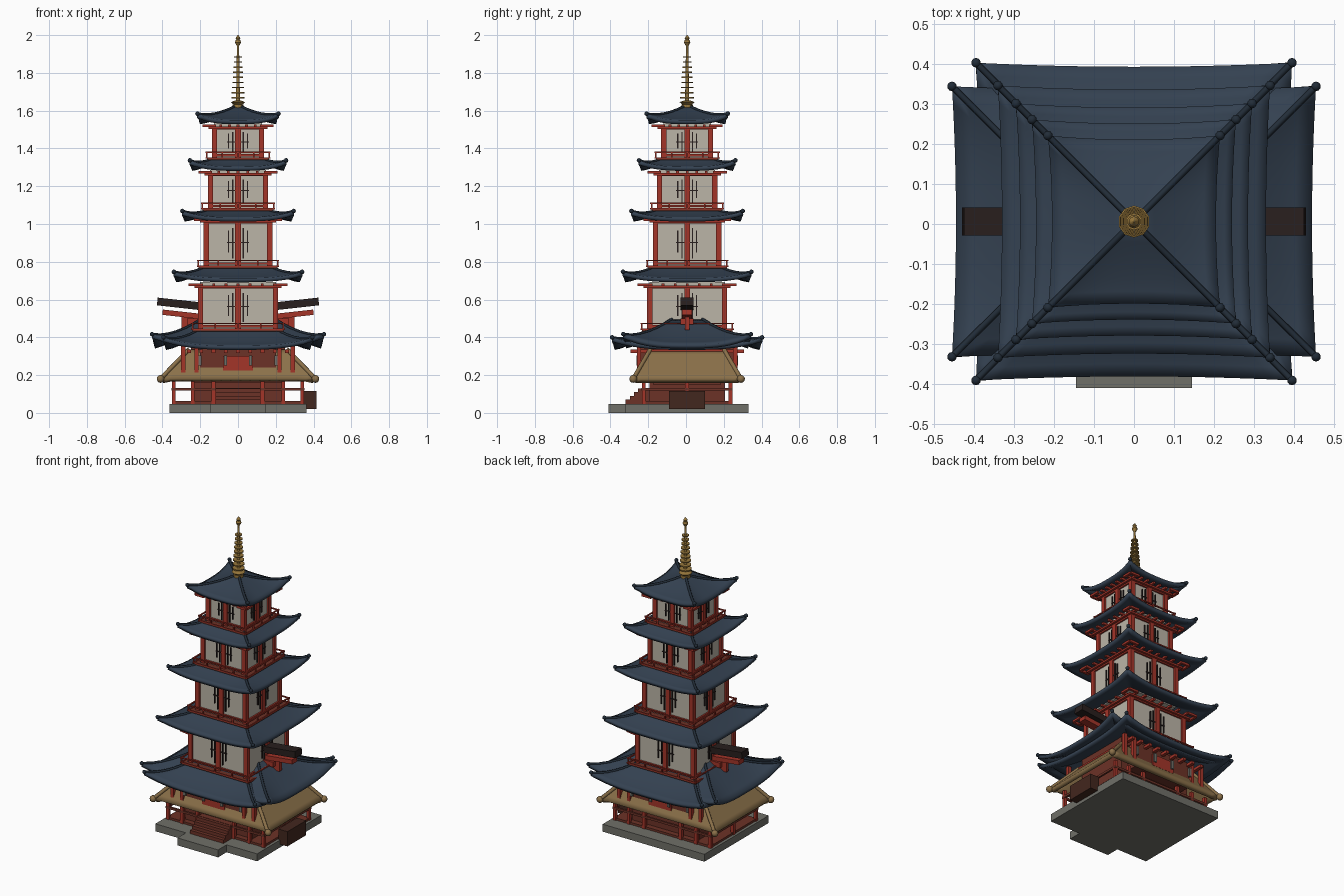
import bpy, bmesh, math
from mathutils import Matrix, Vector

old = bpy.data.objects.get("Cube")
if old:
    bpy.data.objects.remove(old, do_unlink=True)

CY = 0.006  # tower axis


def material(name, rgb):
    m = bpy.data.materials.new(name)
    m.use_nodes = True
    m.diffuse_color = (*rgb, 1)
    m.node_tree.nodes["Principled BSDF"].inputs["Base Color"].default_value = (*rgb, 1)
    return m


TILE = material("blue_tile", (0.034, 0.053, 0.082))
RIDGE = material("dark_ridge", (0.016, 0.026, 0.04))
RED = material("red_timber", (0.37, 0.035, 0.022))
WALL = material("dark_red_wall", (0.15, 0.032, 0.02))
CREAM = material("cream_plaster", (0.5, 0.46, 0.39))
STONE = material("grey_stone", (0.16, 0.16, 0.14))
TAN = material("tan_thatch", (0.26, 0.165, 0.068))
BROWN = material("dark_brown", (0.055, 0.02, 0.013))
BLACK = material("charcoal_wood", (0.022, 0.014, 0.013))
GOLD = material("old_gold", (0.32, 0.19, 0.045))


def finish(name, bm, mat, smooth=False):
    me = bpy.data.meshes.new(name)
    bm.to_mesh(me)
    bm.free()
    me.materials.append(mat)
    ob = bpy.data.objects.new(name, me)
    ob.location.y = CY
    bpy.context.collection.objects.link(ob)
    if smooth:
        bpy.ops.object.select_all(action='DESELECT')
        ob.select_set(True)
        bpy.context.view_layer.objects.active = ob
        bpy.ops.object.shade_smooth_by_angle(angle=math.radians(40))
    return ob


def boxes(name, mat, items, turns=1, tilt=0):
    """Boxes as (x0, x1, y0, y1, z0, z1), repeated around the z axis."""
    bm = bmesh.new()
    for k in range(turns):
        spin = Matrix.Rotation(k * math.tau / turns, 4, 'Z')
        for x0, x1, y0, y1, z0, z1 in items:
            mid = Vector((x0 + x1, y0 + y1, z0 + z1)) / 2
            m = (spin @ Matrix.Translation(mid) @ Matrix.Rotation(tilt, 4, 'Y')
                 @ Matrix.Diagonal((x1 - x0, y1 - y0, z1 - z0, 1)))
            bmesh.ops.create_cube(bm, size=1, matrix=m)
    return finish(name, bm, mat)


def roof(name, eave, top, z, rise, lift, power=1.4, bow=0.01, thick=0.022,
         mat=TILE, ridge_mat=RIDGE, rod=0.008, ball=0.012):
    """Hipped roof with hollow slopes, upturned corners, hip ridges and end knobs."""
    signs = [(-1, -1), (1, -1), (1, 1), (-1, 1)]

    def corner(i, v):
        sx, sy = signs[i % 4]
        return Vector((sx * (eave[0] + (top[0] - eave[0]) * v),
                       sy * (eave[1] + (top[1] - eave[1]) * v), 0))

    def surface(i, t, v):
        p, q = corner(i, v), corner(i + 1, v)
        along = (q - p).normalized()
        w = abs(2 * t - 1)
        pos = p.lerp(q, t) + Vector((-along.y, along.x, 0)) * bow * (1 - w * w) * (1 - v)
        pos.z = z + rise * v ** power + lift * w ** 3 * (1 - v) ** 2
        return pos

    nt, nv = 16, 6
    bm = bmesh.new()
    for i in range(4):
        g = [[bm.verts.new(surface(i, a / nt, b / nv)) for a in range(nt + 1)]
             for b in range(nv + 1)]
        for b in range(nv):
            for a in range(nt):
                bm.faces.new((g[b][a], g[b][a + 1], g[b + 1][a + 1], g[b + 1][a]))
    bmesh.ops.remove_doubles(bm, verts=bm.verts, dist=1e-5)
    if top[0] < 0.1:
        bmesh.ops.holes_fill(bm, edges=[e for e in bm.edges if e.is_boundary and
                                        all(v.co.z > z + rise * 0.99 for v in e.verts)])
    ob = finish(name, bm, mat, True)
    solid = ob.modifiers.new("thickness", 'SOLIDIFY')
    solid.thickness, solid.offset = thick, -1

    # hip ridges
    cu = bpy.data.curves.new(name + "_ridges", 'CURVE')
    cu.dimensions = '3D'
    cu.bevel_depth, cu.bevel_resolution = rod, 1
    cu.use_fill_caps = True
    for i in range(4):
        sp = cu.splines.new('POLY')
        sp.points.add(nv)
        for b in range(nv + 1):
            sp.points[b].co = (*surface(i, 0, b / nv), 1)
    cu.materials.append(ridge_mat)
    rid = bpy.data.objects.new(name + "_ridges", cu)
    rid.location.y = CY
    bpy.context.collection.objects.link(rid)

    # corner knobs
    bm = bmesh.new()
    for i in range(4):
        bmesh.ops.create_uvsphere(bm, u_segments=10, v_segments=6, radius=ball,
                                  matrix=Matrix.Translation(surface(i, 0, 0)))
    finish(name + "_knobs", bm, ridge_mat, True)


def storey(name, b, z0, z1, rail):
    """Plaster storey with red frame, lattice doors, balcony rail and rafters."""
    boxes(name + "_walls", CREAM, [(-b + .01, b - .01, -b + .01, b - .01, z0 - .03, z1 + .022)])
    p = 0.013
    boxes(name + "_frame", RED, [
        (-b - .002, -b + 2 * p, -b - .002, -b + 2 * p, z0 - .02, z1),
        (-.015, .015, -b - .002, -b + .02, z0, z1),
        (-b, b, -b, -b + .02, z1 - .012, z1 + .004),
        (-b, b, -b, -b + .02, z0 + .012, z0 + .024)], 4)
    h = z1 - z0
    bars = [(s * x - .003, s * x + .003, -b + .003, -b + .02, z0 + lo * h, z0 + hi * h)
            for s in (-1, 1) for x, lo, hi in ((.028, .18, .85), (.05, .32, .8))]
    bars.append((-.058, .058, -b + .004, -b + .02, z0 + .52 * h, z0 + .545 * h))
    boxes(name + "_lattice", BLACK, bars, 4)
    # balcony
    n = 4
    posts = [(-rail + 2 * rail * i / n - .004, -rail + 2 * rail * i / n + .004,
              -rail - .004, -rail + .004, z0, z0 + .036) for i in range(n)]
    rails = [(-rail - .008, rail + .008, -rail - .004, -rail + .004, z0 + dz, z0 + dz + .007)
             for dz in (0, .03)]
    boxes(name + "_railing", RED, posts + rails, 4)
    boxes(name + "_balcony", WALL, [(-rail, rail, -rail, rail, z0 - .008, z0 + .003)])
    # rafters below the eaves
    m = 8
    reach = b + .045
    beams = [(-reach + 2 * reach * i / m - .007, -reach + 2 * reach * i / m + .007,
              -reach, -b + .02, z1 + .002, z1 + .016) for i in range(m + 1)]
    beams.append((-b - .02, b + .02, -b - .02, -b - .006, z1 - .008, z1 + .004))
    boxes(name + "_rafters", RED, beams, 4)


# stone podium and front stair
boxes("podium", STONE, [(-.363, .363, -.33, .325, 0, .048)])
boxes("stair_landing", STONE, [(-.145, .145, -.416, -.32, 0, .048)])
boxes("front_steps", WALL, [(-.12, .12, -.325 + .022 * i, -.2, .045, .07 + .02 * i)
                            for i in range(4)])
boxes("offering_chest", BROWN, [(.35, .415, -.095, .095, .02, .115)])

# ground hall with veranda
boxes("hall_walls", WALL, [(-.24, .24, -.2, .2, .04, .16), (-.25, .25, -.18, .18, .15, .42),
                           (-.2, .2, -.25, .25, .18, .345)])
columns = [(x - .01, x + .01, y - .01, y + .01, .04, .17)
           for x in (-.34, -.24, -.13, .13, .24, .34) for y in (-.23, .23)]
columns += [(s * .34 - .01, s * .34 + .01, -.01, .01, .04, .17) for s in (-1, 1)]
beams = [(-.352, .352, s * .235 - .006, s * .235 + .006, .118, .132) for s in (-1, 1)]
beams += [(s * .345 - .006, s * .345 + .006, -.24, .24, .118, .132) for s in (-1, 1)]
boxes("veranda_columns", RED, columns)
boxes("veranda_beams", WALL, beams)
boxes("veranda_floor", WALL, [(-.345, .345, -.235, .235, .046, .062)])
roof("skirt_roof", (.41, .285), (.26, .195), .18, .155, 0, 1, 0, .03, TAN, TAN, .012, .021)
boxes("upper_columns", RED, [(x - .011, x + .011, s * .255 - .011, s * .255 + .011, .2, .36)
                             for x in (-.29, -.22, .22, .29) for s in (-1, 1)])
boxes("upper_panels", RED, [(-.08, .08, s * .256 - .004, s * .256 + .004, .225, .3)
                            for s in (-1, 1)])
boxes("hanging_lanterns", STONE, [(x - .008, x + .008, s * .262 - .007, s * .262 + .007, .25, .305)
                                  for x in (-.2, -.065, .065, .2) for s in (-1, 1)])
boxes("hall_rafters", RED, [(x - .01, x + .01, -.3, .3, .318, .336)
                            for x in (-.26, -.195, -.13, -.065, 0, .065, .13, .195, .26)])

# crossing pair of main roofs
roof("main_roof", (.395, .397), (.2, .2), .355, .09, .045)
roof("wide_roof", (.455, .338), (.195, .08), .362, .135, .055, 1.3)

# outrigger beams over the side roofs
for side, s in (("left", 1), ("right", -1)):
    def span(a, b): return (min(s * a, s * b), max(s * a, s * b))
    boxes(side + "_cap_beam", BLACK, [(*span(.2, .428), -.035, .035, .557, .598)], 1, -s * .11)
    boxes(side + "_red_beam", RED, [(*span(.2, .4), -.026, .026, .508, .536)], 1, -s * .11)
    boxes(side + "_bracket", RED, [(*span(.2, .27), -.035, .035, .468, .5),
                                   (*span(.2, .3), -.012, .012, .44, .52)])

# storeys: half width, floor, top, rail half width
for name, b, z0, z1, rail in (("second_storey", .21, .44, .67, .24),
                              ("third_storey", .18, .773, 1.015, .21),
                              ("fourth_storey", .158, 1.077, 1.265, .188),
                              ("fifth_storey", .136, 1.346, 1.512, .165)):
    storey(name, b, z0, z1, rail)

# upper roofs: eave half width, top half width, eave height, rise
for name, e, t, z, rise in (("second_roof", .34, .17, .713, .062),
                            ("third_roof", .295, .15, 1.035, .042),
                            ("fourth_roof", .255, .13, 1.303, .045),
                            ("top_roof", .215, .02, 1.55, .07)):
    roof(name, (e, e), (t, t), z, rise, .034)

# gilded spire: stacked round sections (z0, z1, r0, r1)
sections = [(1.605, 1.632, .03, .03), (1.632, 1.645, .024, .04), (1.645, 1.655, .04, .014),
            (1.65, 1.95, .011, .006), (1.945, 1.962, .008, .017), (1.962, 1.975, .017, .012),
            (1.972, 1.984, .008, .013), (1.984, 2.0, .013, .002)]
for i in range(9):
    r = .037 - .002 * i
    z = 1.665 + .027 * i
    sections.append((z, z + .007, r, r))
bm = bmesh.new()
for z0, z1, r0, r1 in sections:
    bmesh.ops.create_cone(bm, cap_ends=True, segments=10, radius1=r0, radius2=r1, depth=z1 - z0,
                          matrix=Matrix.Translation((0, 0, (z0 + z1) / 2)))
finish("spire", bm, GOLD, True)
